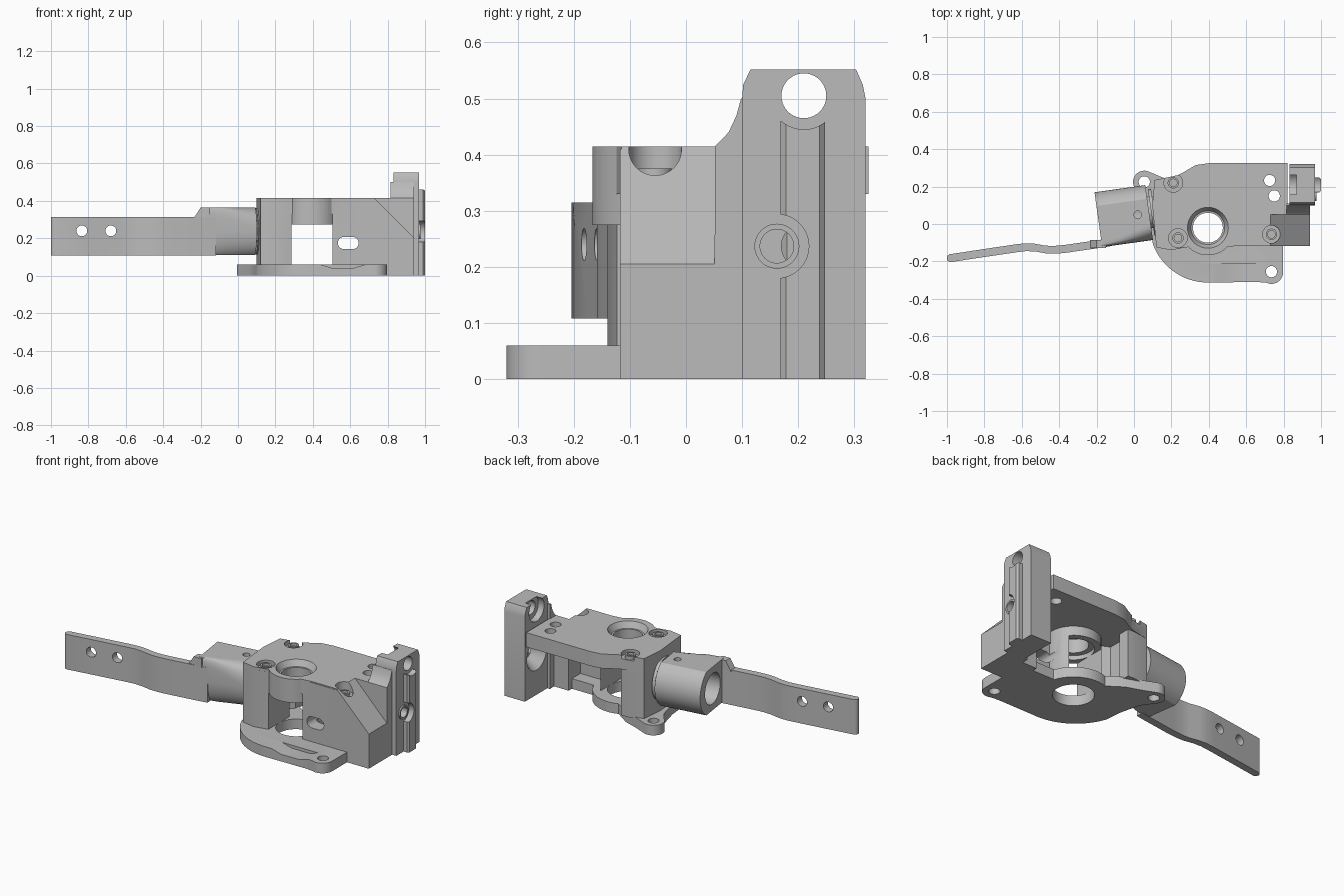
import bpy, bmesh, math
from mathutils import Matrix, Vector

if "Cube" in bpy.data.objects:
    bpy.data.objects.remove(bpy.data.objects["Cube"])

grey = bpy.data.materials.new("plain_grey")
grey.use_nodes = True
grey.diffuse_color = (0.5, 0.5, 0.5, 1)
grey.node_tree.nodes["Principled BSDF"].inputs["Base Color"].default_value = (0.5, 0.5, 0.5, 1)


def make(name, bm):
    bmesh.ops.recalc_face_normals(bm, faces=bm.faces)
    mesh = bpy.data.meshes.new(name)
    bm.to_mesh(mesh)
    bm.free()
    mesh.materials.append(grey)
    ob = bpy.data.objects.new(name, mesh)
    bpy.context.collection.objects.link(ob)
    return ob


def loft(name, rings):
    bm = bmesh.new()
    rows = [[bm.verts.new(p) for p in ring] for ring in rings]
    n = len(rows[0])
    for a, b in zip(rows, rows[1:]):
        for i in range(n):
            bm.faces.new((a[i], a[(i + 1) % n], b[(i + 1) % n], b[i]))
    bm.faces.new(rows[0])
    bm.faces.new(rows[-1])
    return make(name, bm)


PLACE = {"x": lambda a, b, d: (d, a, b), "y": lambda a, b, d: (a, d, b), "z": lambda a, b, d: (a, b, d)}


def prism(name, pts, lo, hi, axis="z"):
    return loft(name, [[PLACE[axis](a, b, d) for a, b in pts] for d in (lo, hi)])


def arc(cx, cy, r, start, end, n=16):
    angles = [math.radians(start + (end - start) * i / n) for i in range(n + 1)]
    return [(cx + r * math.cos(t), cy + r * math.sin(t)) for t in angles]


def rod(cx, cy, r, lo, hi, axis="z", r2=None):
    rings = [[PLACE[axis](a, b, d) for a, b in arc(cx, cy, rad, 0, 360, 40)[:-1]]
             for rad, d in ((r, lo), (r2 or r, hi))]
    return loft("rod", rings)


def box(x0, x1, y0, y1, z0, z1):
    return prism("box", [(x0, y0), (x1, y0), (x1, y1), (x0, y1)], z0, z1)


def combine(ob, others, op="DIFFERENCE"):
    for other in others:
        mod = ob.modifiers.new("shape", "BOOLEAN")
        mod.operation, mod.solver, mod.object = op, "EXACT", other
        bpy.context.view_layer.objects.active = ob
        bpy.ops.object.modifier_apply(modifier=mod.name)
        bpy.data.objects.remove(other)


HX, HY = 0.395, -0.02       # main bore centre

# Base flange with two lugs
outline = (arc(0.055, 0.225, 0.06, 70, 200) + [(0.06, 0.12), (0.09, 0)]
           + arc(HX, 0, 0.313, 200, 270, 20) + [(0.66, -0.31)]
           + arc(0.735, -0.258, 0.062, 245, 360) + [(0.797, -0.1), (0.797, 0.04), (0.58, 0.04)]
           + arc(HX, HY, 0.19, 20, 110) + [(0.24, 0.22), (0.15, 0.25)])
base = prism("base_flange", outline, 0, 0.06)
combine(base, [
    rod(0.055, 0.225, 0.03, -1, 1), rod(0.735, -0.255, 0.03, -1, 1), rod(HX, HY, 0.11, -1, 1),
    prism("recess", [(0.43, 0.07), (0.44, 0.06), (0.5, 0.042), (0.62, 0.042), (0.68, 0.06), (0.68, 0.07)],
          -0.4, -0.215, "y")])

# Body: top plate, hub, end post, front wall and side block
plate = ([(0.12, -0.125), (0.2, -0.14), (0.27, -0.125)] + arc(HX, HY, 0.147, 225, 315)
         + [(0.56, -0.115), (0.82, -0.115), (0.82, 0.325), (0.4, 0.325), (0.33, 0.315),
            (0.27, 0.28), (0.23, 0.26), (0.11, 0.235), (0.098, 0.1)])
body = prism("body", plate, 0.33, 0.415)
post = [(0.12, -0.125), (0.2, -0.14), (0.3, -0.12), (0.3, 0.0), (0.2, 0.05), (0.2, 0.14),
        (0.25, 0.18), (0.25, 0.25), (0.2, 0.25), (0.11, 0.235), (0.098, 0.1)]
combine(body, [
    prism("end_post", post, 0.05, 0.4),
    rod(HX, HY, 0.147, 0.05, 0.4),
    box(0.48, 0.83, -0.118, -0.04, 0.03, 0.41),
    box(0.72, 0.94, -0.118, 0.07, 0, 0.41),
], "UNION")
combine(body, [
    rod(HX, HY, 0.11, -1, 0.3), rod(HX, HY, 0.08, -1, 1),
    rod(HX, HY, 0.09, 0.38, 0.42, r2=0.112),
    box(0.285, 0.505, -0.4, 0.4, 0.06, 0.275),
    # sloped shoulder
    prism("slope", [(0.725, 0.42), (0.95, 0.195), (0.95, 0.6), (0.725, 0.6)], -0.3, 0.052, "y"),
    # oval slot in the front wall
    prism("slot", arc(0.567, 0.175, 0.033, 90, 270) + arc(0.612, 0.175, 0.033, -90, 90), -0.3, 0.1, "y"),
    rod(0.725, 0.233, 0.03, 0.2, 1), rod(0.75, 0.15, 0.03, 0.2, 1),
    rod(0.21, 0.22, 0.05, 0.39, 1), rod(0.235, -0.075, 0.05, 0.39, 1), rod(0.735, -0.055, 0.047, 0.36, 1)])

# Screw heads in the counterbores
for x, y, z in ((0.21, 0.22, 0.41), (0.235, -0.075, 0.41), (0.735, -0.055, 0.375)):
    screw = rod(x, y, 0.03, z - 0.03, z)
    screw.name = "screw_sleeve"
    combine(screw, [rod(x, y, 0.02, z - 0.015, z + 0.1)])

# Tower and the web that joins it to the body
tower = prism("tower", [(0.1, 0), (0.32, 0), (0.32, 0.5), (0.315, 0.525), (0.303, 0.552),
                        (0.115, 0.552), (0.102, 0.525), (0.1, 0.5)], 0.832, 0.967, "x")
web = [(0.05, 0), (0.11, 0), (0.11, 0.5), (0.098, 0.5), (0.09, 0.47), (0.076, 0.44), (0.052, 0.415)]
combine(tower, [prism("web", web, 0.815, 0.94, "x")], "UNION")
combine(tower, [rod(0.21, 0.505, 0.04, 0.7, 1.1, "x"), rod(0.21, 0.505, 0.07, 0.8, 0.87, "x"),
                rod(0.162, 0.237, 0.03, 0.9, 1.1, "x"), rod(0.21, 0.237, 0.1, 0.82, 0.9, "x", 0.04)])

# Rail on the outer face of the tower
rail = prism("rail", [(0.96, 0.168), (0.99, 0.168), (1.0, 0.178), (1.0, 0.238), (0.99, 0.248), (0.96, 0.248)],
             0, 0.46)
combine(rail, [rod(0.21, 0.505, 0.06, 0.9, 1.1, "x"), rod(0.162, 0.237, 0.057, 0.9, 1.1, "x")])
collar = rod(0.162, 0.237, 0.04, 0.96, 0.975, "x")
collar.name = "collar"
combine(collar, [rod(0.162, 0.237, 0.03, 0.9, 1.1, "x")])

# Barrel: square-shouldered near the arm, round near the body
TILT = Matrix.Translation(Vector((-0.055, 0.042, 0.238))) @ Matrix.Rotation(math.radians(8), 4, "Z")


def barrel_ring(x, power):
    ring = []
    for i in range(48):
        t = 2 * math.pi * i / 48
        c, s = math.cos(t), math.sin(t)
        p = power if c < 0 else 1
        y = math.copysign(abs(c) ** p, c) * 0.148
        z = math.copysign(abs(s) ** (p if s > 0 else 1), s) * 0.148
        ring.append((x, y, max(-0.128, min(0.128, z))))
    return ring


barrel = loft("barrel", [barrel_ring(-0.137, 0.25), barrel_ring(-0.04, 0.35), barrel_ring(0.137, 0.9)])
barrel.data.transform(TILT)
bore = rod(0, 0, 0.09, -0.3, 0.1, "x")
bore.data.transform(TILT)
combine(barrel, [bore, rod(0.02, 0.05, 0.02, 0.25, 0.6)])
neck = rod(0, 0, 0.085, 0.12, 0.22, "x")
neck.name = "neck"
neck.data.transform(TILT)
ring = rod(0, 0, 0.125, 0.148, 0.165, "x")
ring.name = "neck_ring"
ring.data.transform(TILT)

# Bent flat arm
path = [(-0.985, -0.183), (-0.8, -0.155), (-0.63, -0.13), (-0.58, -0.124), (-0.53, -0.126),
        (-0.47, -0.137), (-0.42, -0.138), (-0.36, -0.132), (-0.18, -0.106), (-0.12, -0.096)]
half = 0.021
arm = prism("arm", [(x - 0.003, y + half) for x, y in path] + [(x + 0.003, y - half) for x, y in reversed(path)]
            + arc(-0.98, -0.183, half, 262, 98, 8), 0.108, 0.315)
combine(arm, [rod(x, 0.24, 0.029, -0.5, 0.3, "y") for x in (-0.835, -0.68)])
# Gusset where the arm rises to the barrel top
prism("arm_gusset", [(-0.235, 0.31), (-0.2, 0.364), (-0.15, 0.364), (-0.15, 0.31)], -0.128, -0.085, "y")

for ob in bpy.context.collection.objects:
    ob.select_set(ob.type == "MESH")
bpy.ops.object.shade_smooth_by_angle(angle=math.radians(30))
